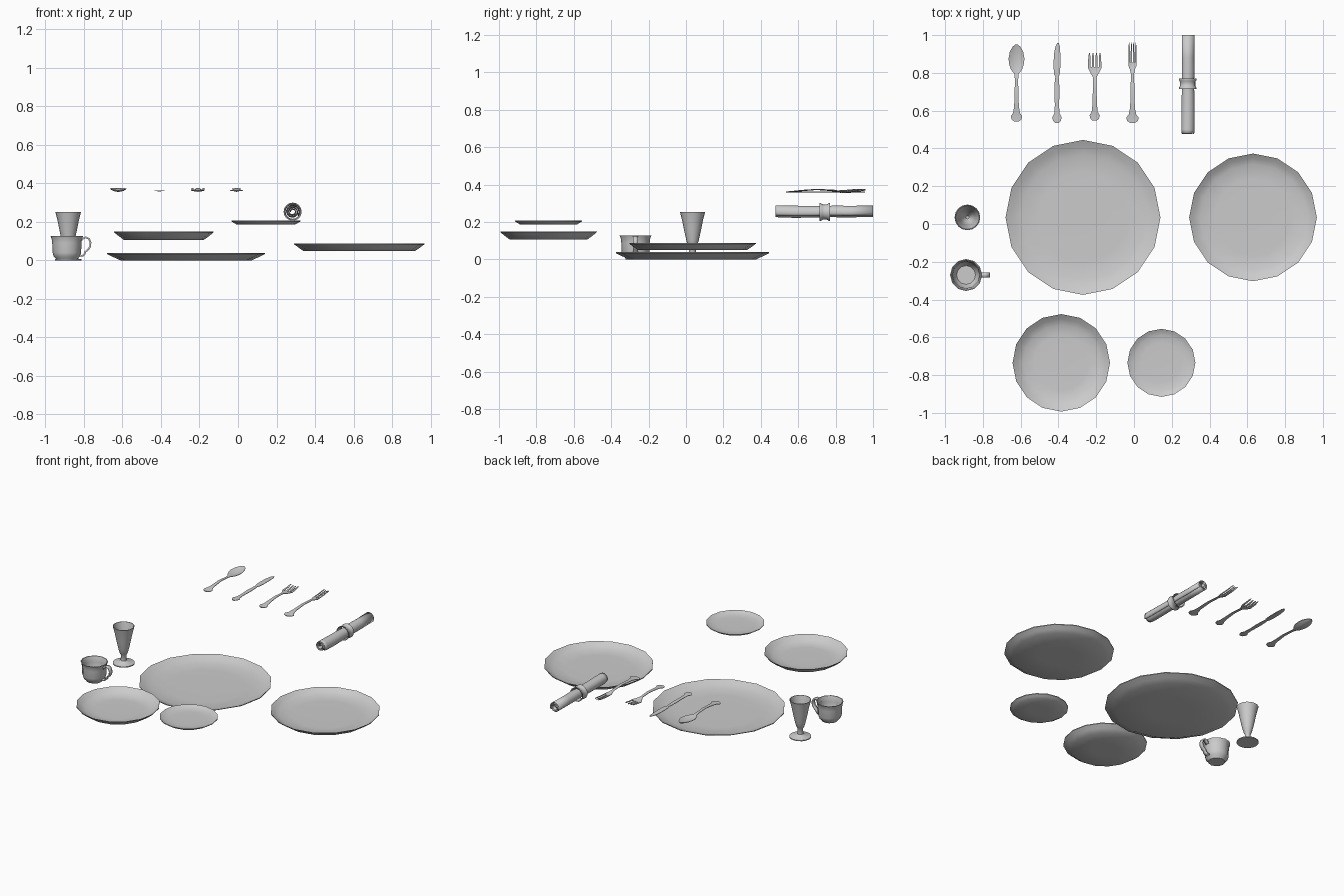
import bpy, bmesh
from math import sin, cos, pi, radians

if "Cube" in bpy.data.objects:
    bpy.data.objects.remove(bpy.data.objects["Cube"])


def finish(name, bm, angle=40):
    bmesh.ops.recalc_face_normals(bm, faces=bm.faces)
    me = bpy.data.meshes.new(name)
    bm.to_mesh(me)
    bm.free()
    ob = bpy.data.objects.new(name, me)
    bpy.context.collection.objects.link(ob)
    for p in me.polygons:
        p.use_smooth = True
    me.set_sharp_from_angle(angle=radians(angle))
    return ob


def skin(bm, rings, caps=True):
    """Join closed rings of points into a tube, capping the ends."""
    vs = [[bm.verts.new(p) for p in r] for r in rings]
    n = len(vs[0])
    for a, b in zip(vs, vs[1:]):
        for i in range(n):
            j = (i + 1) % n
            bm.faces.new((a[i], a[j], b[j], b[i]))
    if caps:
        bm.faces.new(vs[0])
        bm.faces.new(vs[-1])


def lathe(name, x, y, profile, n=16, angle=40):
    bm = bmesh.new()
    skin(bm, [[(x + r * cos(2 * pi * i / n), y + r * sin(2 * pi * i / n), z)
               for i in range(n)] for r, z in profile])
    return finish(name, bm, angle)


def plate(name, x, y, r, base, z0, z1, t=0.006):
    h = z1 - z0
    prof = [(base * .4, z0), (base, z0), ((base + r) / 2, z0 + h * .42),
            (r, z1 - t * .8), (r, z1), ((base + r) / 2, z0 + h * .42 + t),
            (base * .97, z0 + t * 1.4), (base * .7, z0 + t),
            (base * .35, z0 + t * .9), (.01, z0 + t * .9)]
    lathe(name, x, y, prof)


def blade(bm, x, rows, t=0.006):
    """Flat lofted strip; rows are (y, half width, z, dip, sideways offset)."""
    us = (-1, -.5, 0, .5, 1)
    rings = []
    for y, w, z, dip, dx in rows:
        top = [(x + dx + u * w, y, z - dip * (1 - u * u)) for u in us]
        bot = [(px, y, pz - t * (1 - .5 * abs(u)))
               for (px, _, pz), u in zip(top, us)]
        rings.append(top + bot[::-1])
    skin(bm, rings)


def sheet(name, path, stations, thick):
    """Sweep an xz path along y; stations are (y, scale, x, z)."""
    bm = bmesh.new()
    vs = [[bm.verts.new((x + px * s, y, z + pz * s)) for px, pz in path]
          for y, s, x, z in stations]
    for a, b in zip(vs, vs[1:]):
        for i in range(len(path) - 1):
            bm.faces.new((a[i], a[i + 1], b[i + 1], b[i]))
    ob = finish(name, bm)
    m = ob.modifiers.new("thickness", 'SOLIDIFY')
    m.thickness = thick
    m.offset = 0
    return ob


# Plates and bowl
plate("dinner_plate", -.27, .035, .41, .34, 0, .038)
plate("salad_plate", .63, .035, .338, .29, .049, .088)
plate("soup_bowl", -.385, -.735, .258, .207, .106, .15)
plate("bread_plate", .145, -.735, .18, .152, .186, .207, .005)

# Goblet
lathe("goblet", -.882, .035,
      [(.068, 0), (.068, .006), (.03, .014), (.019, .022), (.017, .058),
       (.024, .068), (.034, .105), (.046, .16), (.056, .21), (.067, .252),
       (.063, .252), (.052, .21), (.042, .16), (.03, .107), (.008, .075)])

# Cup and handle
lathe("cup", -.889, -.27,
      [(.052, 0), (.055, .008), (.068, .02), (.074, .04), (.076, .09),
       (.079, .112), (.085, .127), (.08, .127), (.074, .11), (.071, .09),
       (.069, .042), (.05, .014)], n=12)
handle = [(-.817, .1), (-.806, .113), (-.79, .12), (-.774, .112),
          (-.766, .093), (-.768, .072), (-.78, .054), (-.793, .045),
          (-.797, .033), (-.806, .024), (-.824, .026)]
sheet("cup_handle", handle, [(-.283, 1, 0, 0), (-.257, 1, 0, 0)], .009)


def handle_rows(end, neck, flare, w):
    """Arched handle with flared decorative end."""
    return [(end, .012, .364, 0, 0), (end + .01, flare * .85, .364, 0, 0),
            (end + .028, flare, .365, 0, 0), (end + .045, flare * .6, .367, 0, 0),
            (end + .08, w * 1.25, .371, 0, 0), ((end + neck) / 2 + .04, w, .377, 0, 0),
            (neck, w * .85, .372, 0, 0)]


# Spoon
bm = bmesh.new()
blade(bm, -.622, handle_rows(.543, .765, .03, .01) + [
    (.795, .012, .369, .001, 0), (.815, .028, .369, .005, 0),
    (.845, .039, .371, .01, 0), (.875, .042, .373, .012, 0),
    (.91, .036, .375, .009, 0), (.938, .021, .376, .004, 0),
    (.951, .006, .376, 0, 0)])
finish("spoon", bm)

# Knife
bm = bmesh.new()
blade(bm, -.408, [(y, w, .364, 0, dx) for y, w, dx in (
    (.535, .01, 0), (.545, .02, 0), (.565, .025, 0), (.585, .014, 0),
    (.63, .011, 0), (.70, .014, 0), (.765, .011, 0), (.78, .007, 0),
    (.788, .014, 0), (.83, .018, 0), (.9, .017, .001), (.94, .012, .004),
    (.958, .004, .006))])
finish("knife", bm)


def fork(name, x, end, neck, flare, head, half, root, tip, tip_half):
    bm = bmesh.new()
    blade(bm, x, handle_rows(end, neck, flare, .01) + [
        (neck + .025, half * .65, .367, .001, 0),
        (head, half, .366, .004, 0), (root, half, .366, .004, 0)])
    # Four tines
    for k in (-1, -1 / 3, 1 / 3, 1):
        w = half * .17
        a = k * (half - w)
        b = k * (tip_half - w)
        dip = .004 * (1 - k * k)
        blade(bm, x, [(root - .004, w, .366 - dip, 0, a),
                      ((root + tip) / 2, w, .37 - dip, 0, (a + b) / 2),
                      (tip - .015, w * .8, .375 - dip, 0, b),
                      (tip, w * .3, .377 - dip, 0, b)])
    finish(name, bm)


fork("salad_fork", -.208, .548, .775, .027, .825, .035, .832, .905, .034)
fork("dinner_fork", -.008, .535, .795, .033, .835, .021, .855, .96, .021)

# Rolled napkin: spiral cross-section, pinched at the ring
steps = 42
spiral = []
for i in range(steps + 1):
    f = i / steps
    r = .036 - .025 * f
    a = -.6 + f * 2.6 * 2 * pi
    spiral.append((r * cos(a), r * sin(a)))
sheet("napkin", spiral,
      [(.478, .97, .283, .256), (.5, 1.03, .283, .254), (.58, 1.02, .284, .252),
       (.69, .98, .284, .252), (.74, .9, .284, .253), (.79, .98, .284, .254),
       (.88, .96, .284, .253), (1.0, .98, .284, .255)], .004)

# Napkin ring: flared band around the roll
n = 16
prof = [(-.027, .047), (-.02, .047), (-.012, .041), (.012, .041), (.02, .047),
        (.027, .047), (.025, .042), (.01, .037), (-.01, .037), (-.025, .042)]
prof.append(prof[0])
bm = bmesh.new()
skin(bm, [[(.284 + r * cos(2 * pi * i / n), .742 + dy, .253 + r * sin(2 * pi * i / n))
           for i in range(n)] for dy, r in prof], caps=False)
bmesh.ops.remove_doubles(bm, verts=bm.verts, dist=1e-5)
finish("napkin_ring", bm)
